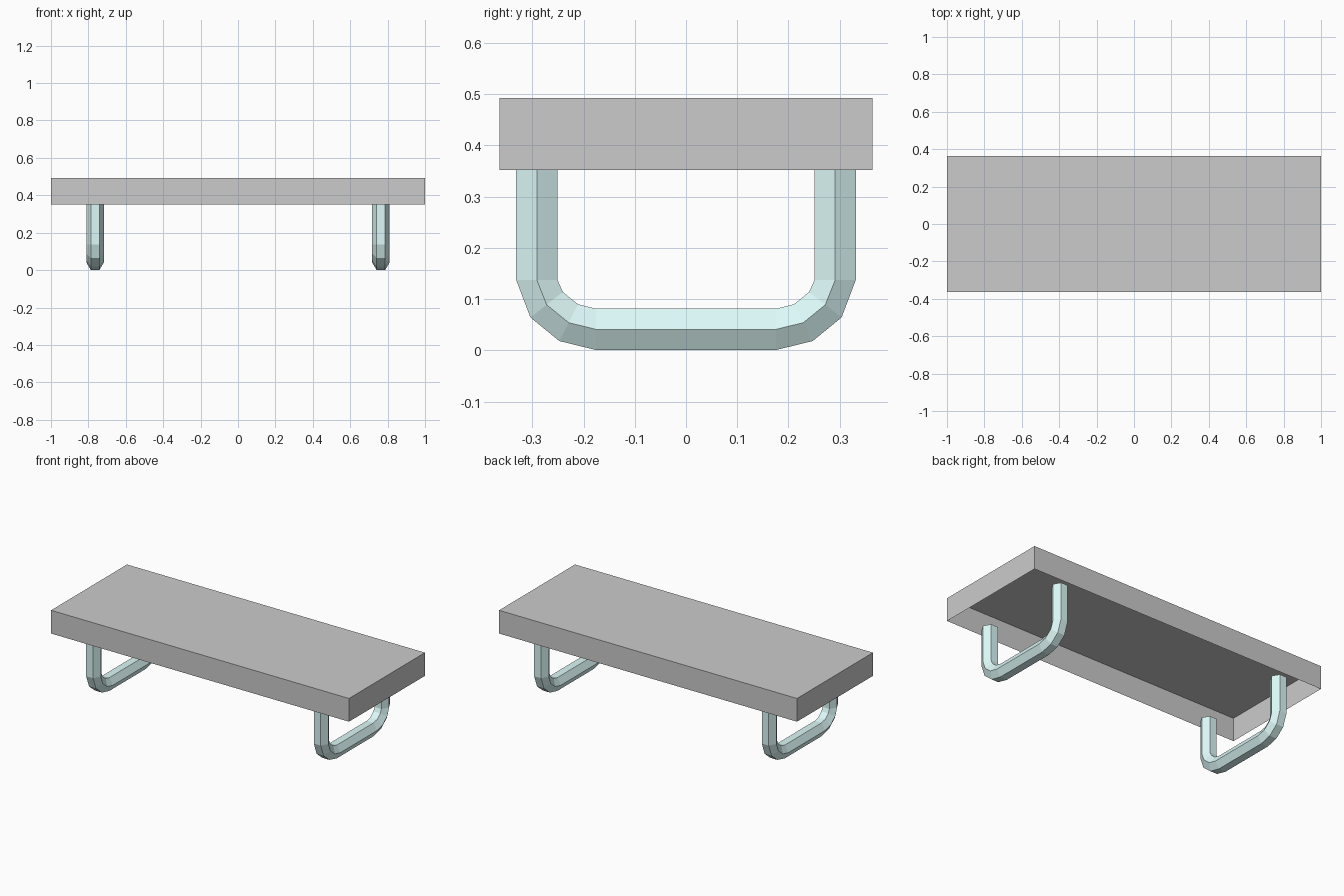
import bpy, bmesh
from math import cos, sin, pi, radians
from mathutils import Vector, Matrix

if "Cube" in bpy.data.objects:
    bpy.data.objects.remove(bpy.data.objects["Cube"])


def make_object(name, bm, mat=None):
    mesh = bpy.data.meshes.new(name)
    bm.to_mesh(mesh)
    bm.free()
    if mat:
        mesh.materials.append(mat)
    obj = bpy.data.objects.new(name, mesh)
    bpy.context.collection.objects.link(obj)
    return obj


# Seat: thin box shell, open underneath
bm = bmesh.new()
bmesh.ops.create_cube(bm, size=1, matrix=Matrix.Translation((0, 0, 0.422))
                      @ Matrix.Diagonal((2, 0.728, 0.141, 1)))
bottom = [f for f in bm.faces if f.normal.z < -0.9]
bmesh.ops.delete(bm, geom=bottom, context='FACES_ONLY')
make_object("seat", bm)

# Leg frames: hexagonal tube swept along a U
teal = bpy.data.materials.new("teal_paint")
teal.diffuse_color = (0.72, 0.95, 0.94, 1)
teal.use_nodes = True
teal.node_tree.nodes["Principled BSDF"].inputs["Base Color"].default_value = teal.diffuse_color

# Centre line (y, z) and the direction of the bend's outside, in degrees
half = [(-0.291, 0.36, 0), (-0.291, 0.137, 0), (-0.272, 0.089, 38),
        (-0.229, 0.054, 63), (-0.176, 0.041, 90)]
path = half + [(-y, z, 180 - a) for y, z, a in reversed(half)]
RADIUS = 0.0465


def leg_frame(name, x):
    bm = bmesh.new()
    rings = []
    for y, z, a in path:
        out = Vector((0, -cos(radians(a)), -sin(radians(a))))
        centre = Vector((x, y, z))
        rings.append([bm.verts.new(centre + RADIUS * (Vector((cos(i * pi / 3), 0, 0))
                                                      + out * sin(i * pi / 3)))
                      for i in range(6)])
    for r, s in zip(rings, rings[1:]):
        for i in range(6):
            j = (i + 1) % 6
            bm.faces.new((r[i], r[j], s[j], s[i]))
    bmesh.ops.recalc_face_normals(bm, faces=bm.faces)
    make_object(name, bm, teal)


leg_frame("left_leg_frame", -0.764)
leg_frame("right_leg_frame", 0.764)
